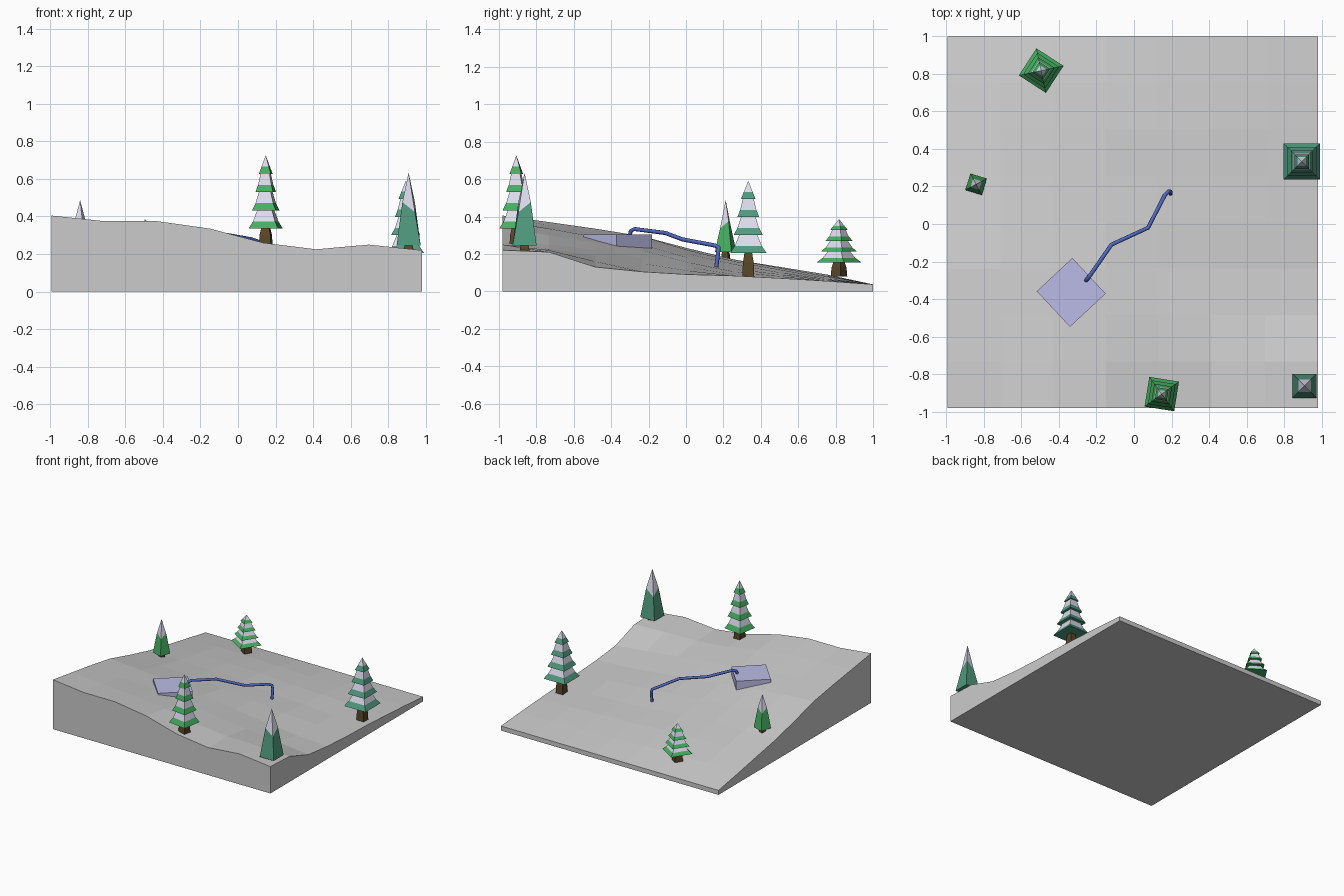
import bpy, bmesh, math
from mathutils import Vector

if "Cube" in bpy.data.objects:
    bpy.data.objects.remove(bpy.data.objects["Cube"])


def material(name, rgb):
    m = bpy.data.materials.new(name)
    m.diffuse_color = (*rgb, 1)
    m.use_nodes = True
    m.node_tree.nodes["Principled BSDF"].inputs["Base Color"].default_value = m.diffuse_color
    return m


GREEN = material("leaf_green", (0.06, 0.42, 0.12))
TEAL = material("leaf_teal", (0.08, 0.32, 0.21))
SNOW = material("snow", (0.72, 0.72, 0.85))
BROWN = material("bark", (0.10, 0.06, 0.02))
WATER = material("stream_blue", (0.08, 0.14, 0.55))
ICE = material("pond_ice", (0.50, 0.50, 0.80))


def finish(bm, name, mats=()):
    bmesh.ops.recalc_face_normals(bm, faces=bm.faces)
    me = bpy.data.meshes.new(name)
    bm.to_mesh(me)
    bm.free()
    for m in mats:
        me.materials.append(m)
    ob = bpy.data.objects.new(name, me)
    bpy.context.collection.objects.link(ob)
    return ob


def square_stack(bm, x, y, rot, rings, mats):
    """Loft 4-sided rings (half width, z, zigzag); one material index per band."""
    prev = None
    for i, (h, z, zig) in enumerate(rings):
        r = max(h, 0.0005) * math.sqrt(2)
        ring = []
        for k in range(4):
            a = math.radians(rot + 45 + 90 * k)
            ring.append(bm.verts.new((x + r * math.cos(a), y + r * math.sin(a),
                                      z + zig * (-1) ** k)))
        if prev:
            for k in range(4):
                f = bm.faces.new((prev[k], prev[(k + 1) % 4], ring[(k + 1) % 4], ring[k]))
                f.material_index = mats[i - 1]
        else:
            bm.faces.new(ring[::-1]).material_index = mats[0]
        prev = ring
    bm.faces.new(prev).material_index = mats[-1]


def trunk(name, x, y, rot, z0, z1, h):
    bm = bmesh.new()
    square_stack(bm, x, y, rot, [(h, z0, 0), (h * 0.9, (z0 + z1) / 2, 0), (h * 0.55, z1, 0)], [0, 0])
    finish(bm, name + "_trunk", [BROWN])


def tiered_tree(name, x, y, rot, ground, base, top, half, leaf):
    trunk(name, x, y, rot, ground - 0.01, base + 0.02, 0.032)
    bm = bmesh.new()
    step = (top - base) / 4
    for i in range(4):
        w = half * (1 - 0.2 * i)
        z = base + step * i
        tip = 0 if i == 3 else w * 0.5
        mid = w * (0.6 if i == 3 else 0.74)
        square_stack(bm, x, y, rot,
                     [(w, z, 0), (mid, z + step * 0.4, 0), (tip, z + step, 0)], [0, 1])
    finish(bm, name + "_foliage", [leaf, SNOW])


def spire_tree(name, x, y, rot, ground, base, top, half, leaf):
    trunk(name, x, y, rot, ground - 0.02, base + 0.02, half * 0.42)
    bm = bmesh.new()
    h = top - base
    square_stack(bm, x, y, rot,
                 [(half, base, 0), (half * 0.52, base + h * 0.53, h * 0.07), (0, top, 0)], [0, 1])
    finish(bm, name + "_foliage", [leaf, SNOW])


# Sloping terrain block: heights per row from front to back
ROWS = [
    (.405, .375, .375, .335, .26, .225, .25, .22),
    (.37, .35, .335, .30, .25, .225, .22, .21),
    (.335, .31, .29, .26, .22, .19, .16, .13),
    (.295, .275, .25, .22, .18, .15, .12, .105),
    (.23, .22, .20, .18, .155, .13, .11, .09),
    (.17, .17, .16, .145, .12, .105, .09, .083),
    (.125, .13, .125, .115, .10, .09, .08, .07),
    (.08, .09, .085, .08, .07, .065, .06, .055),
    (.037,) * 8,
]
bm = bmesh.new()
grid = [[bm.verts.new((-0.995 + 1.975 * i / 7, -0.98 + 1.98 * j / 8, z))
         for i, z in enumerate(row)] for j, row in enumerate(ROWS)]
for j in range(8):
    for i in range(7):
        bm.faces.new((grid[j][i], grid[j][i + 1], grid[j + 1][i + 1], grid[j + 1][i]))
rim = [e for e in bm.edges if e.is_boundary]
skirt = bmesh.ops.extrude_edge_only(bm, edges=rim)["geom"]
for v in skirt:
    if isinstance(v, bmesh.types.BMVert):
        v.co.z = 0
bmesh.ops.contextual_create(bm, geom=[e for e in bm.edges if e.is_boundary])
finish(bm, "terrain")

# Frozen pond slab sunk in the slope
bm = bmesh.new()
square_stack(bm, -0.335, -0.365, 43, [(0.13, 0.225, 0), (0.13, 0.303, 0)], [0])
finish(bm, "pond", [ICE])

# Stream as a round tube along a bent path
path = [(-.255, -.30, .30), (-.25, -.295, .323), (-.235, -.275, .333), (-.12, -.11, .312),
        (.075, -.02, .278), (.165, .155, .245), (.185, .175, .235), (.195, .172, .21),
        (.195, .162, .13)]
cu = bpy.data.curves.new("stream", "CURVE")
cu.dimensions = "3D"
cu.bevel_depth = 0.011
cu.bevel_resolution = 2
cu.use_fill_caps = True
sp = cu.splines.new("POLY")
sp.points.add(len(path) - 1)
for p, co in zip(sp.points, path):
    p.co = (*co, 1)
cu.materials.append(WATER)
bpy.context.collection.objects.link(bpy.data.objects.new("stream", cu))

# Snowy trees
tiered_tree("front_tree", 0.148, -0.907, -9, 0.26, 0.335, 0.725, 0.08, GREEN)
tiered_tree("right_tree", 0.895, 0.333, 0, 0.09, 0.205, 0.59, 0.097, TEAL)
tiered_tree("back_tree", -0.495, 0.818, -33, 0.09, 0.155, 0.385, 0.086, GREEN)
spire_tree("corner_tree", 0.91, -0.863, 0, 0.225, 0.245, 0.632, 0.064, TEAL)
spire_tree("left_tree", -0.842, 0.212, -17, 0.19, 0.21, 0.485, 0.046, GREEN)
